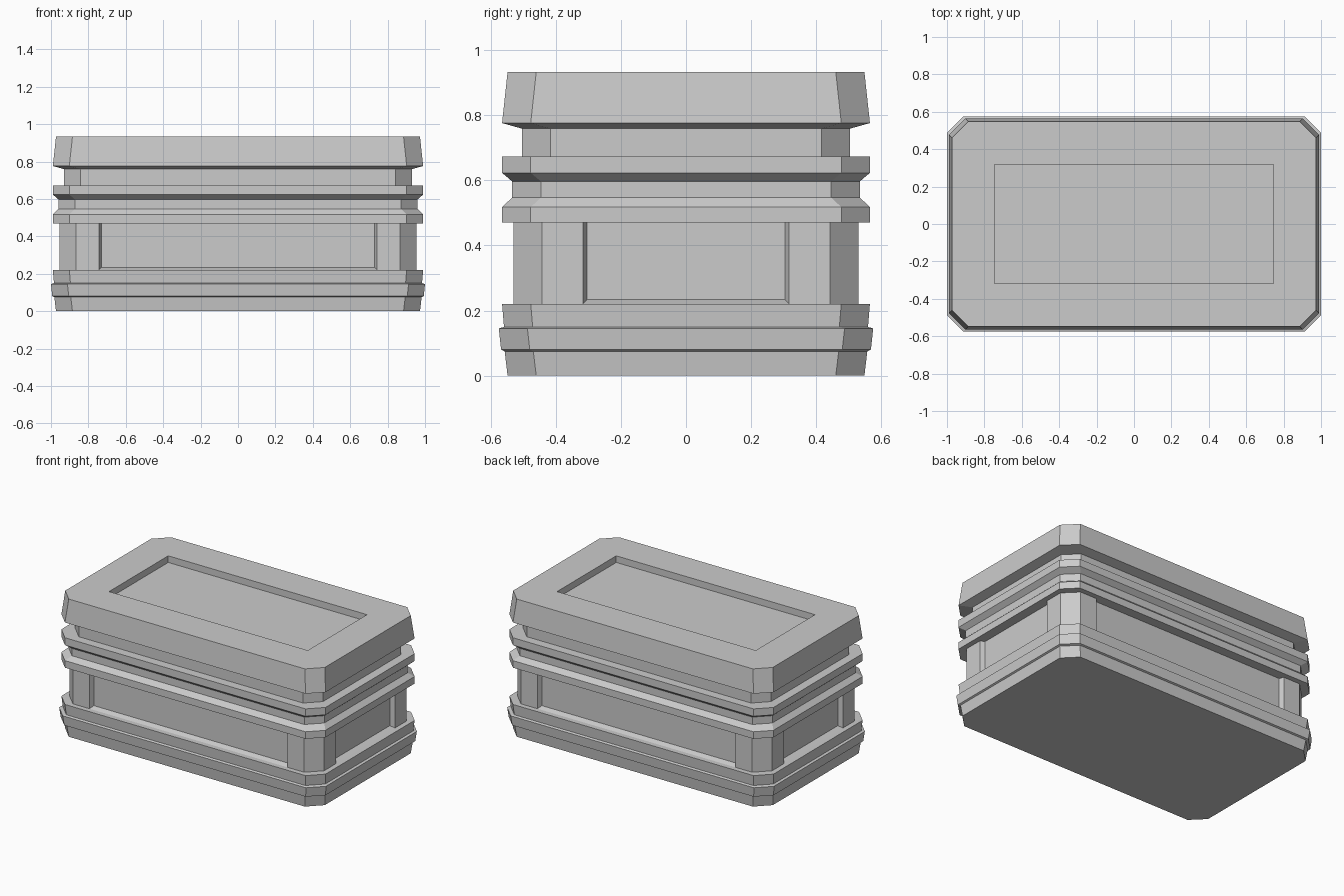
import bpy, bmesh
from mathutils import Vector

if "Cube" in bpy.data.objects:
    bpy.data.objects.remove(bpy.data.objects["Cube"])

DIFF = 0.425      # half length minus half depth, constant on every level
CH = 0.088        # corner chamfer


def ring(bm, hy, z, hx=None, c=CH):
    """Chamfered rectangle at height z (c=0 gives doubled corners)."""
    hx = hy + DIFF if hx is None else hx
    pts = [(hx - c, -hy), (hx, -hy + c), (hx, hy - c), (hx - c, hy),
           (-hx + c, hy), (-hx, hy - c), (-hx, -hy + c), (-hx + c, -hy)]
    return [bm.verts.new((x, y, z)) for x, y in pts]


def loft(bm, rings, bottom=True, top=True):
    for a, b in zip(rings, rings[1:]):
        for i in range(8):
            j = (i + 1) % 8
            bm.faces.new((a[i], a[j], b[j], b[i]))
    if bottom:
        bm.faces.new(rings[0][::-1])
    if top:
        bm.faces.new(rings[-1])


def finish(name, bm):
    bmesh.ops.remove_doubles(bm, verts=bm.verts, dist=1e-5)
    bmesh.ops.recalc_face_normals(bm, faces=bm.faces)
    me = bpy.data.meshes.new(name)
    bm.to_mesh(me)
    bm.free()
    ob = bpy.data.objects.new(name, me)
    bpy.context.collection.objects.link(ob)
    return ob


def moulding(name, profile):
    bm = bmesh.new()
    loft(bm, [ring(bm, hy, z) for hy, z in profile])
    return finish(name, bm)


# Stepped plinth, grooved band and neck
moulding("plinth", [(0.548, 0), (0.557, 0.075), (0.568, 0.08), (0.575, 0.145),
                    (0.559, 0.15), (0.565, 0.221)])
moulding("grooved_band", [(0.565, 0.47), (0.565, 0.518), (0.534, 0.547),
                          (0.534, 0.597), (0.565, 0.623), (0.565, 0.673)])
moulding("neck", [(0.504, 0.66), (0.504, 0.765)])

# Shaft with a recessed panel on each side; its top runs up inside the band
bm = bmesh.new()
loft(bm, [ring(bm, 0.53, 0.221), ring(bm, 0.53, 0.49)], False, False)
PX, PY = 0.743, 0.317
for axis, d in ((Vector((1, 0, 0)), PX), (Vector((0, 1, 0)), PY)):
    for s in (-1, 1):
        bmesh.ops.bisect_plane(bm, geom=bm.verts[:] + bm.edges[:] + bm.faces[:],
                               plane_co=axis * d * s, plane_no=axis)
bm.normal_update()
panels = []
for f in bm.faces:
    c = f.calc_center_median()
    if abs(c.x) < 0.01 or abs(c.y) < 0.01:
        panels.append(f)
bmesh.ops.inset_individual(bm, faces=panels, thickness=0.018, depth=-0.03)
finish("panelled_shaft", bm)

# Tapered cap with a rectangular sunken top
bm = bmesh.new()
loft(bm, [ring(bm, 0.504, 0.759), ring(bm, 0.565, 0.776), ring(bm, 0.548, 0.933),
          ring(bm, 0.317, 0.933, 0.745, 0), ring(bm, 0.317, 0.888, 0.745, 0)],
     True, False)
bmesh.ops.remove_doubles(bm, verts=bm.verts, dist=1e-5)
bmesh.ops.holes_fill(bm, edges=[e for e in bm.edges if e.is_boundary], sides=4)
finish("cap", bm)
